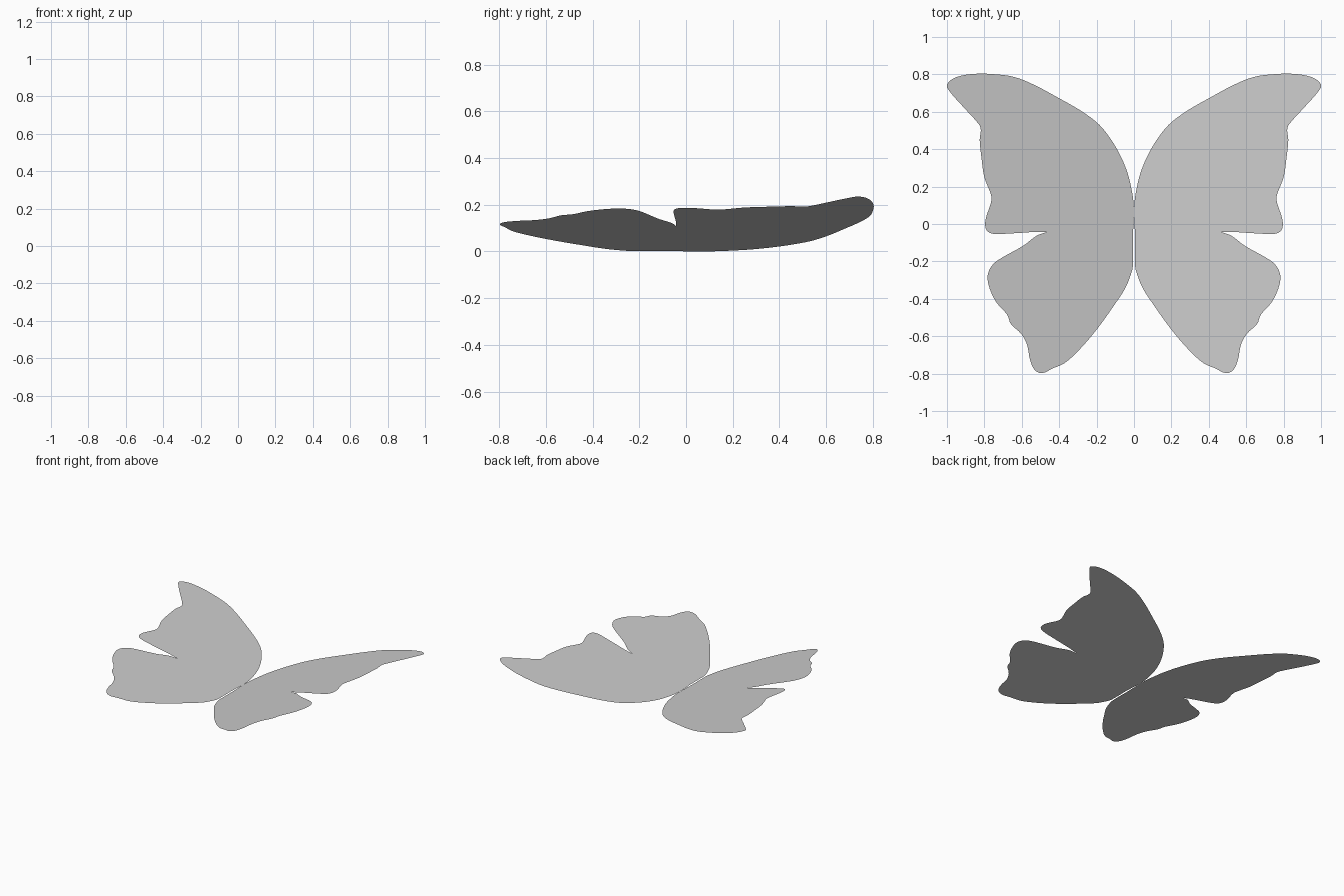
import bpy, bmesh
from mathutils import Vector

SLOPE = 0.235  # upward tilt of each wing

# Forewing edge, from the body round the tip to the notch
fore = [(0, 0.06), (0.003, 0.12), (0.012, 0.18), (0.032, 0.265), (0.065, 0.35), (0.115, 0.44),
        (0.185, 0.53), (0.28, 0.603), (0.40, 0.672), (0.53, 0.742), (0.64, 0.786), (0.75, 0.801),
        (0.85, 0.803), (0.95, 0.785), (1.0, 0.745), (0.985, 0.708), (0.90, 0.612),
        (0.827, 0.53), (0.819, 0.50), (0.825, 0.45), (0.815, 0.35), (0.80, 0.25),
        (0.763, 0.15), (0.766, 0.11), (0.788, 0.045), (0.796, 0.0), (0.787, -0.035),
        (0.755, -0.052), (0.65, -0.050), (0.54, -0.043), (0.465, -0.043)]
# Hindwing edge, from the notch round the tail to the body
hind = [(0.465, -0.043), (0.52, -0.062), (0.59, -0.115), (0.73, -0.195), (0.768, -0.235),
        (0.783, -0.285), (0.77, -0.35), (0.735, -0.42), (0.678, -0.485), (0.658, -0.535),
        (0.605, -0.585), (0.572, -0.645), (0.556, -0.725), (0.53, -0.782), (0.49, -0.797),
        (0.435, -0.772), (0.37, -0.743), (0.29, -0.67), (0.20, -0.565), (0.11, -0.44),
        (0.045, -0.34), (0.012, -0.255), (0.006, -0.22), (0.006, -0.07)]


def smooth(pts, n=4):
    """Catmull-Rom curve through the points of an open edge."""
    p = [Vector(q) for q in pts]
    out = []
    for i in range(len(p) - 1):
        a, b = p[i], p[i + 1]
        d = (b - a).length
        # tangents scaled to the segment so uneven spacing cannot overshoot
        ta = (b - p[max(i - 1, 0)]).normalized() * d
        tb = (p[min(i + 2, len(p) - 1)] - a).normalized() * d
        for k in range(n):
            t = k / n
            out.append(a * (2*t**3 - 3*t**2 + 1) + ta * (t**3 - 2*t**2 + t)
                       + b * (3*t**2 - 2*t**3) + tb * (t**3 - t**2))
    return out


outline = smooth(fore) + smooth(hind) + [Vector(hind[-1])]


# Flat wings, one each side of the body line
for name, side in (("right_wing", 1), ("left_wing", -1)):
    bm = bmesh.new()
    face = bm.faces.new([bm.verts.new((side * max(p.x, 0), p.y, SLOPE * max(p.x, 0)))
                         for p in outline])
    face.normal_update()
    if face.normal.z < 0:
        face.normal_flip()
    bmesh.ops.triangulate(bm, faces=[face])
    mesh = bpy.data.meshes.new(name)
    bm.to_mesh(mesh)
    bm.free()
    bpy.context.collection.objects.link(bpy.data.objects.new(name, mesh))
